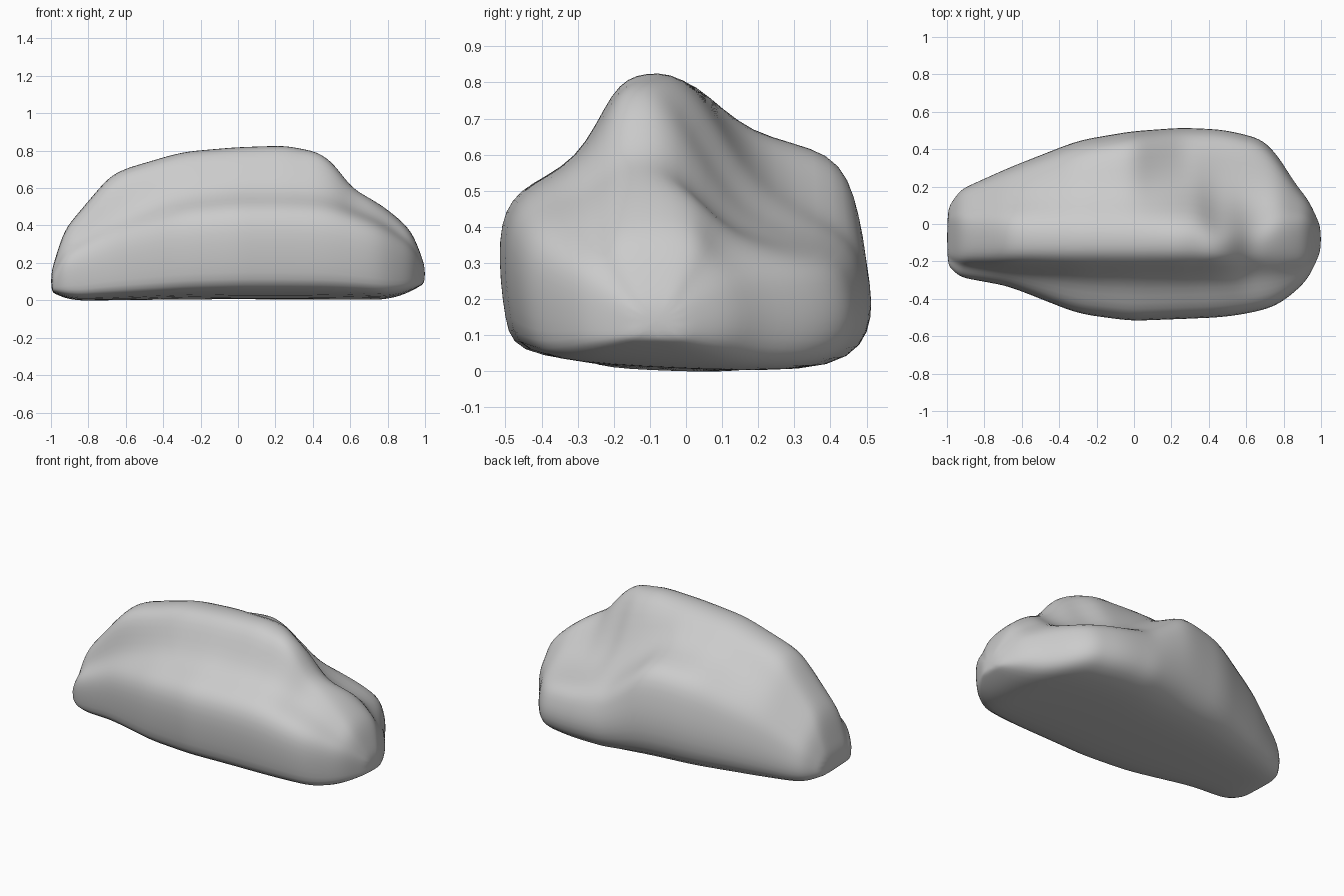
import bpy, bmesh

if "Cube" in bpy.data.objects:
    bpy.data.objects.remove(bpy.data.objects["Cube"])

# Shape guides, one value per station along x
STATIONS = (-1, -.93, -.67, -.3, -.02, .25, .48, .6, .74, .82, .94, 1)
FRONT = (-.22, -.29, -.34, -.49, -.53, -.52, -.51, -.49, -.46, -.41, -.29, -.14)
BACK = (.08, .19, .31, .46, .51, .53, .52, .49, .45, .27, .13, -.02)
RIDGE = (.15, .38, .69, .8, .825, .835, .79, .61, .53, .48, .36, .18)
SHELF = (.12, .24, .37, .48, .51, .51, .5, .46, .41, .36, .27, .16)
VALLEY = (.14, .3, .55, .65, .65, .52, .39, .37, .37, .36, .3, .17)
REAR = (.12, .23, .42, .59, .63, .4, .36, .34, .3, .29, .25, .16)


def at(values, x):
    """Linear value of a guide at x."""
    i = max(k for k in range(len(STATIONS) - 1) if k == 0 or STATIONS[k] <= x)
    t = (x - STATIONS[i]) / (STATIONS[i + 1] - STATIONS[i])
    return values[i] + t * (values[i + 1] - values[i])


def section(x):
    """Closed y-z outline of the boulder at x, from the front bottom over the crest to the back."""
    f, b, top, shelf, valley, rear = (at(g, x) for g in (FRONT, BACK, RIDGE, SHELF, VALLEY, REAR))
    w = b - f
    ground = .1 * max(0, (x - .74) / .26) ** 2 + .05 * max(0, (-.9 - x) / .1) - .008
    yf, yb = f + .06 * w, b - .08 * w
    c0, c1 = max(-.205, f + .2 * w), min(.03, b - .25 * w)
    if .4 < x < .75:
        c1 -= .06
    lift = lambda y: ground + .055 * (.3 - y) * w
    mix = lambda z, t: ground + t * (z - ground)
    return [
        (yf, lift(yf)), (f + .025 * w, mix(shelf, .25)), (f, mix(shelf, .75)), (f + .05 * w, shelf),
        (c0 + .35 * (yf - c0), shelf + .2 * (top - shelf)),
        (c0, mix(top, .95)), ((c0 + c1) / 2 - .03 * w, top), (c1, mix(top, .985)),
        (c1 + .36 * (yb - c1), valley), (yb, rear),
        (b - .03 * w, mix(rear, .75)), (b, mix(rear, .4)), (b - .07 * w, ground),
        ((f + b) / 2, lift(0)),
    ]


# Boulder: lofted sections with closed ends
xs = [-1, -.975, -.93] + [-.86 + .086 * i for i in range(21)] + [.93, .975, 1]
bm = bmesh.new()
rings = [[bm.verts.new((x, y, z)) for y, z in section(x)] for x in xs]
n = len(rings[0])
for a, b in zip(rings, rings[1:]):
    for i in range(n):
        j = (i + 1) % n
        bm.faces.new((a[i], a[j], b[j], b[i]))
bm.faces.new(rings[0])
bm.faces.new(rings[-1])
bmesh.ops.recalc_face_normals(bm, faces=bm.faces)
mesh = bpy.data.meshes.new("boulder")
bm.to_mesh(mesh)
bm.free()
boulder = bpy.data.objects.new("boulder", mesh)
bpy.context.collection.objects.link(boulder)

# Soft weathered surface
for p in mesh.polygons:
    p.use_smooth = True
sub = boulder.modifiers.new("soften", 'SUBSURF')
sub.levels = sub.render_levels = 2
